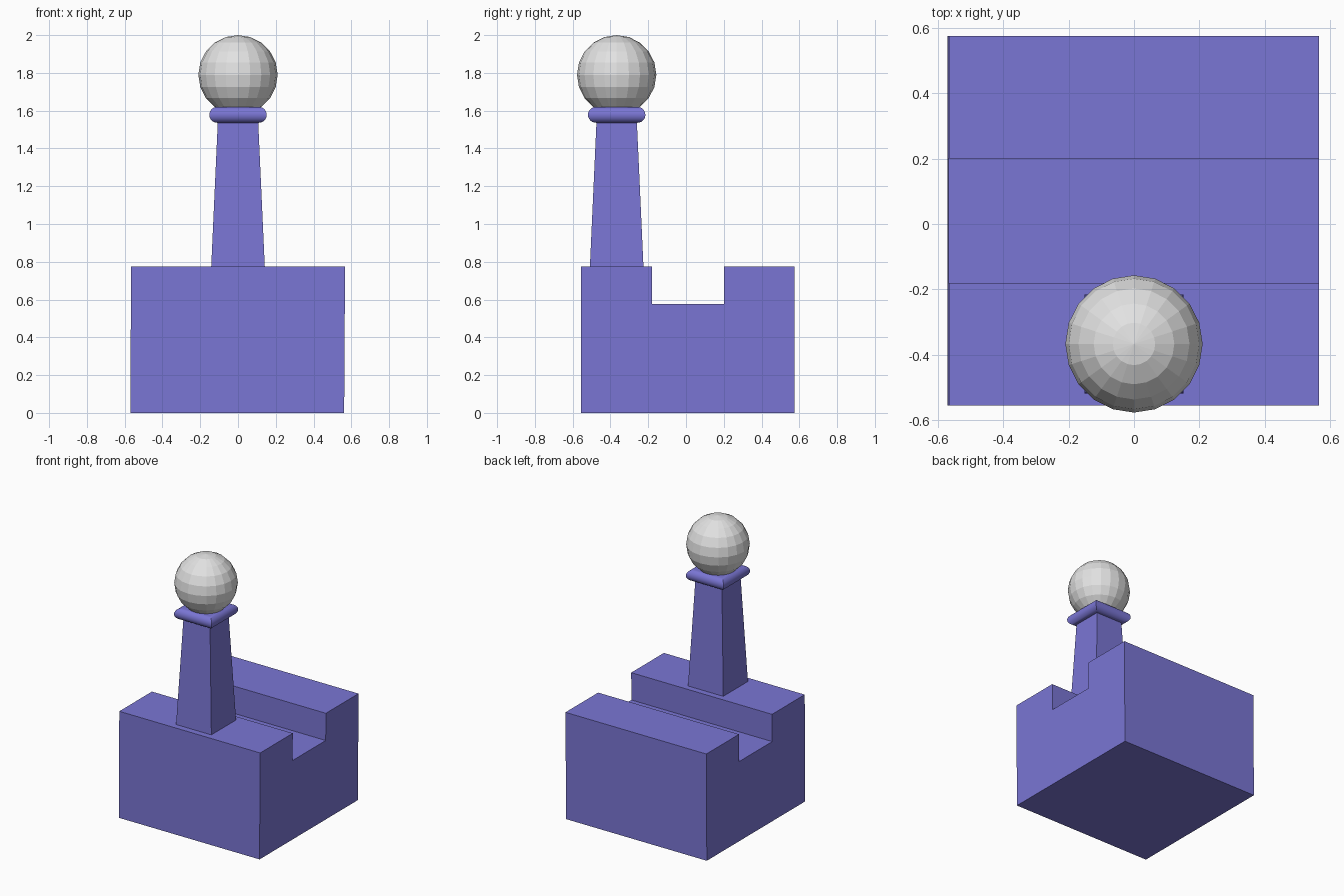
import bpy, bmesh, math

cube = bpy.data.objects.get("Cube")
if cube:
    bpy.data.objects.remove(cube, do_unlink=True)

POST_Y = -0.367


def material(name, colour):
    mat = bpy.data.materials.new(name)
    mat.use_nodes = True
    mat.diffuse_color = colour
    mat.node_tree.nodes["Principled BSDF"].inputs["Base Color"].default_value = colour
    return mat


def add_object(name, bm, mat):
    bmesh.ops.recalc_face_normals(bm, faces=bm.faces)
    mesh = bpy.data.meshes.new(name)
    bm.to_mesh(mesh)
    bm.free()
    mesh.materials.append(mat)
    obj = bpy.data.objects.new(name, mesh)
    bpy.context.collection.objects.link(obj)
    return obj


def square_loft(name, profile, mat):
    """Stack square sections given as (half width, height) and cap both ends."""
    bm = bmesh.new()
    rings = [[bm.verts.new((sx * r, POST_Y + sy * r, z))
              for sx, sy in ((-1, -1), (1, -1), (1, 1), (-1, 1))]
             for r, z in profile]
    for low, high in zip(rings, rings[1:]):
        for i in range(4):
            j = (i + 1) % 4
            bm.faces.new((low[i], low[j], high[j], high[i]))
    bm.faces.new(rings[0])
    bm.faces.new(rings[-1])
    return add_object(name, bm, mat)


purple = material("purple", (0.195, 0.18, 0.66, 1))
grey = material("light grey", (0.76, 0.76, 0.76, 1))

# Block with a channel across its top, leaning very slightly to the side
outline = [(-0.555, 0), (0.575, 0), (0.575, 0.775), (0.2, 0.775),
           (0.2, 0.577), (-0.18, 0.577), (-0.18, 0.775), (-0.555, 0.775)]
bm = bmesh.new()
face = bm.faces.new([bm.verts.new((-0.57 + 0.005 * z, y, z)) for y, z in outline])
side = bmesh.ops.extrude_face_region(bm, geom=[face])["geom"]
for v in side:
    if isinstance(v, bmesh.types.BMVert):
        v.co.x = 0.562 + 0.006 * v.co.z
add_object("channelled_base", bm, purple)

# Tapered square post
square_loft("tapered_post", [(0.142, 0.77), (0.106, 1.56)], purple)

# Collar with a half-round edge and mitred corners
steps = 12
bullnose = [(0.11 + 0.042 * math.sin(math.pi * i / steps),
             1.578 - 0.042 * math.cos(math.pi * i / steps)) for i in range(steps + 1)]
collar = square_loft("rounded_collar", bullnose, purple)
bpy.context.view_layer.objects.active = collar
collar.select_set(True)
bpy.ops.object.shade_smooth_by_angle(angle=math.radians(30))
collar.select_set(False)

# Faceted ball
bm = bmesh.new()
bmesh.ops.create_uvsphere(bm, u_segments=20, v_segments=10, radius=0.21)
bmesh.ops.translate(bm, verts=bm.verts, vec=(0, POST_Y, 1.79))
add_object("ball", bm, grey)
